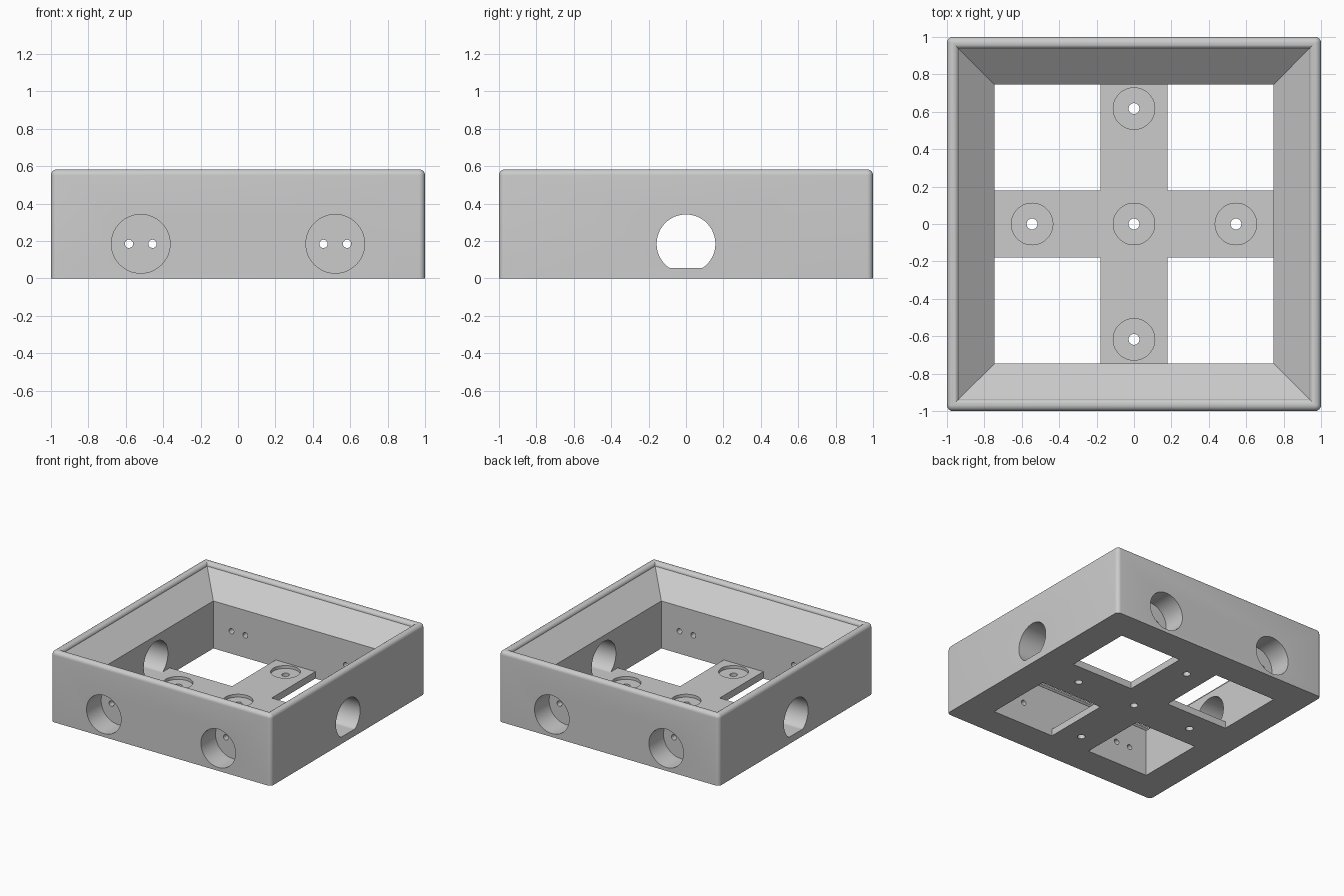
import bpy, bmesh, math
from mathutils import Matrix, Vector

if "Cube" in bpy.data.objects:
    bpy.data.objects.remove(bpy.data.objects["Cube"])

grey = bpy.data.materials.new("light grey plastic")
grey.diffuse_color = (0.6, 0.6, 0.6, 1)
grey.use_nodes = True
grey.node_tree.nodes["Principled BSDF"].inputs["Base Color"].default_value = grey.diffuse_color

HEIGHT, FLOOR, INNER = 0.583, 0.057, 0.747
HOLE_Z, HOLE_R, RIM_R = 0.185, 0.157, 0.032


def finish(bm, name):
    bmesh.ops.recalc_face_normals(bm, faces=bm.faces)
    mesh = bpy.data.meshes.new(name)
    bm.to_mesh(mesh)
    bm.free()
    mesh.materials.append(grey)
    ob = bpy.data.objects.new(name, mesh)
    bpy.context.collection.objects.link(ob)
    return ob


def square_ring(half, z, r, steps=6):
    """Square outline with rounded corners (r = 0 gives sharp ones)."""
    pts = []
    for q in range(4):
        for i in range(steps + 1):
            a = math.radians(90 * q + 90 * i / steps)
            sx, sy = [(1, 1), (-1, 1), (-1, -1), (1, -1)][q]
            pts.append(Vector((sx * (half - r) + r * math.cos(a),
                               sy * (half - r) + r * math.sin(a), z)))
    return pts


def cylinders(name, specs, axis, radius, flat=None):
    """Prisms along an axis; specs are (centre, length)."""
    bm = bmesh.new()
    rot = {'X': Matrix.Rotation(math.pi / 2, 4, 'Y'),
           'Y': Matrix.Rotation(math.pi / 2, 4, 'X'),
           'Z': Matrix.Identity(4)}[axis]
    for centre, length in specs:
        bmesh.ops.create_cone(bm, cap_ends=True, segments=64, radius1=radius,
                              radius2=radius, depth=length,
                              matrix=Matrix.Translation(centre) @ rot)
    if flat is not None:
        for v in bm.verts:
            v.co.z = max(v.co.z, flat)
    return finish(bm, name)


def cut(ob, cutter):
    mod = ob.modifiers.new("cut", 'BOOLEAN')
    mod.operation, mod.solver, mod.object = 'DIFFERENCE', 'EXACT', cutter
    bpy.context.view_layer.objects.active = ob
    bpy.ops.object.modifier_apply(modifier=mod.name)
    bpy.data.objects.remove(cutter)


# Frame: wall profile swept around the square, as (half width, z, corner radius)
profile = [(1, 0, RIM_R)]
for i in range(7):
    a = math.radians(90 * i / 6)
    inset = RIM_R * (1 - math.cos(a))
    profile.append((1 - inset, HEIGHT - RIM_R + RIM_R * math.sin(a), RIM_R - inset))
for i in range(7):
    a = math.radians(90 * i / 6)
    profile.append((0.966 - 0.03 * math.sin(a), HEIGHT - 0.03 + 0.03 * math.cos(a), 0))
profile += [(INNER, 0.39, 0), (INNER, 0, 0)]

bm = bmesh.new()
rings = [[bm.verts.new(p) for p in square_ring(*row)] for row in profile]
for k, ring in enumerate(rings):
    nxt = rings[(k + 1) % len(rings)]
    for i in range(len(ring)):
        j = (i + 1) % len(ring)
        bm.faces.new((ring[i], ring[j], nxt[j], nxt[i]))
bmesh.ops.remove_doubles(bm, verts=bm.verts, dist=1e-5)
frame = finish(bm, "frame")

# Front and back blind pockets, each with two pin holes
cut(frame, cylinders("pocket_cutter", [((x, s * 0.96, HOLE_Z), 0.30)
                                       for s in (-1, 1) for x in (-0.52, 0.52)], 'Y', HOLE_R))
cut(frame, cylinders("pin_cutter", [((x + d, s * 0.78, HOLE_Z), 0.2) for s in (-1, 1)
                                    for x in (-0.52, 0.52) for d in (-0.063, 0.063)], 'Y', 0.022))
# Flat-bottomed holes through the two side walls
cut(frame, cylinders("side_hole_cutter", [((s * 0.9, 0, HOLE_Z), 0.6) for s in (-1, 1)],
                     'X', HOLE_R, flat=FLOOR))

# Cross-shaped floor
w = 0.18
quarter = [Vector((INNER, -w, 0)), Vector((INNER, w, 0)), Vector((w, w, 0))]
bm = bmesh.new()
outline = [bm.verts.new(Matrix.Rotation(math.pi / 2 * q, 3, 'Z') @ p)
           for q in range(4) for p in quarter]
face = bm.faces.new(outline)
up = bmesh.ops.extrude_face_region(bm, geom=[face])["geom"]
bmesh.ops.translate(bm, vec=(0, 0, FLOOR),
                    verts=[v for v in up if isinstance(v, bmesh.types.BMVert)])
cross = finish(bm, "cross_floor")

# Round recesses with screw holes
spots = [(0, 0), (0.545, 0), (-0.545, 0), (0, 0.617), (0, -0.617)]
cut(cross, cylinders("recess_cutter", [((x, y, 0.083), 0.1) for x, y in spots], 'Z', 0.111))
cut(cross, cylinders("screw_cutter", [((x, y, 0), 0.3) for x, y in spots], 'Z', 0.029))

# Smooth the curved faces, keep edges sharp
for ob in (frame, cross):
    bpy.ops.object.select_all(action='DESELECT')
    ob.select_set(True)
    bpy.context.view_layer.objects.active = ob
    bpy.ops.object.shade_smooth_by_angle(angle=math.radians(30))
